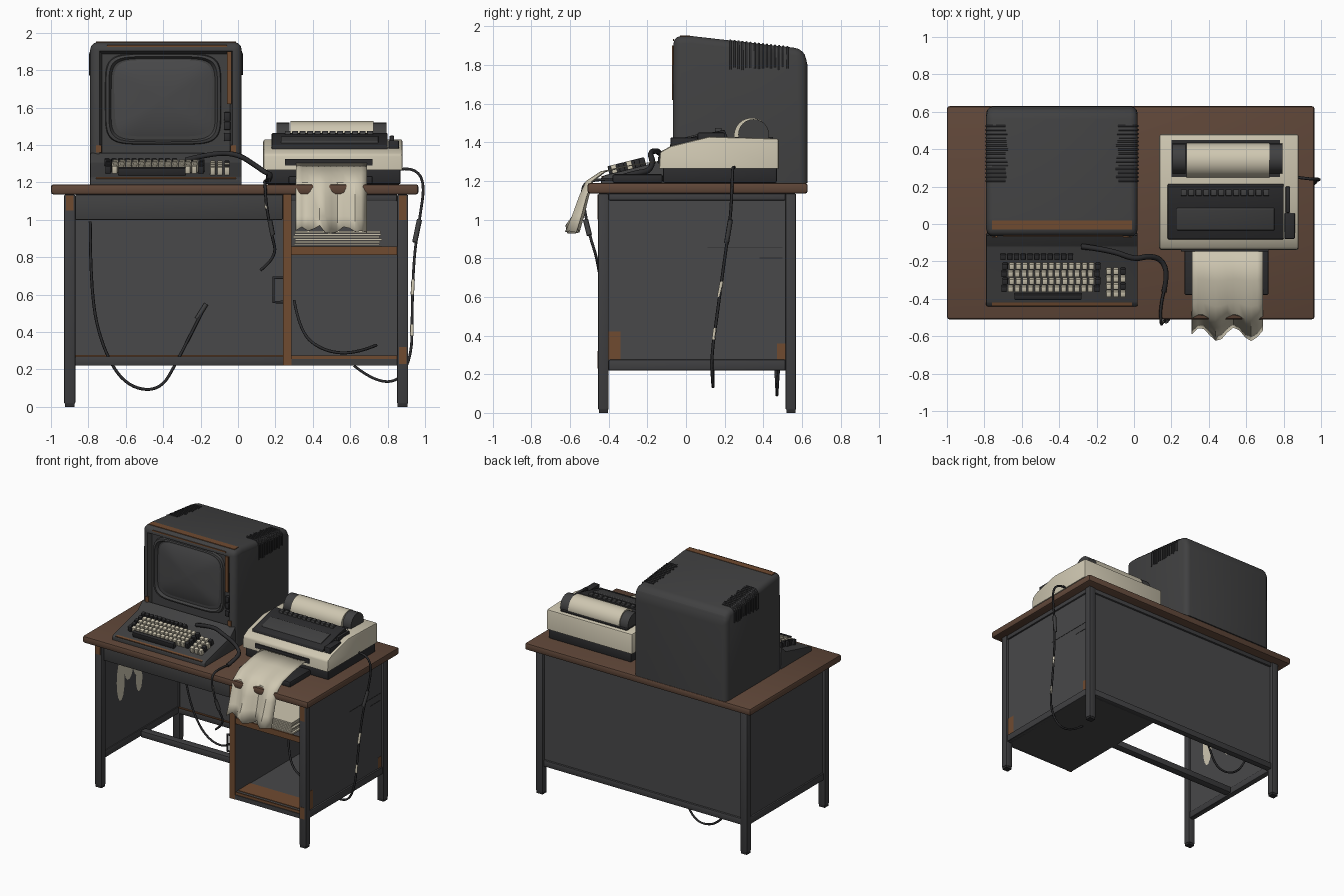
import bpy, bmesh, math, random
from mathutils import Matrix, Vector

random.seed(4)
if "Cube" in bpy.data.objects:
    bpy.data.objects.remove(bpy.data.objects["Cube"])


def material(name, r, g, b):
    m = bpy.data.materials.new(name)
    m.use_nodes = True
    m.diffuse_color = (r, g, b, 1)
    m.node_tree.nodes["Principled BSDF"].inputs["Base Color"].default_value = (r, g, b, 1)
    return m


BROWN = material("brown wood", .115, .062, .04)
RUST = material("rust", .16, .07, .03)
GREY = material("grey metal", .065, .065, .067)
CASE = material("dark grey case", .052, .052, .053)
LEG = material("leg metal", .05, .05, .053)
BLACK = material("black plastic", .025, .025, .027)
CREAM = material("cream", .62, .57, .44)


def finish(name, bm, *mats):
    bmesh.ops.recalc_face_normals(bm, faces=bm.faces)
    me = bpy.data.meshes.new(name)
    bm.to_mesh(me)
    bm.free()
    for m in mats:
        me.materials.append(m)
    me.shade_smooth()
    me.set_sharp_from_angle(angle=math.radians(35))
    ob = bpy.data.objects.new(name, me)
    bpy.context.collection.objects.link(ob)
    return ob


def boxes(name, mat, items, bevel=0, tilt=0):
    """Axis boxes given as (x0, x1, y0, y1, z0, z1)."""
    bm = bmesh.new()
    for x0, x1, y0, y1, z0, z1 in items:
        mid = Vector(((x0 + x1) / 2, (y0 + y1) / 2, (z0 + z1) / 2))
        bmesh.ops.create_cube(bm, size=1, matrix=Matrix.Translation(mid)
                              @ Matrix.Rotation(tilt, 4, "X")
                              @ Matrix.Diagonal((x1 - x0, y1 - y0, z1 - z0, 1)))
    if bevel:
        bmesh.ops.bevel(bm, geom=bm.edges[:], offset=bevel, segments=2, affect="EDGES", profile=.5)
    return finish(name, bm, mat)


def prism_mesh(pts, x0, x1, bevel, segments=2):
    """Side profile in y, z extruded across x; edges above the base are rounded."""
    bm = bmesh.new()
    f = bm.faces.new([bm.verts.new((x0, y, z)) for y, z in pts])
    ext = bmesh.ops.extrude_face_region(bm, geom=[f])
    for v in ext["geom"]:
        if isinstance(v, bmesh.types.BMVert):
            v.co.x = x1
    bmesh.ops.recalc_face_normals(bm, faces=bm.faces)
    low = min(z for y, z in pts) + .001
    edges = [e for e in bm.edges if any(v.co.z > low for v in e.verts)
             and e.calc_face_angle() > .3]
    if bevel:
        bmesh.ops.bevel(bm, geom=edges, offset=bevel, segments=segments, affect="EDGES", profile=.5)
    return bm


def cylinder_x(name, mat, x0, x1, y, z, r):
    bm = bmesh.new()
    bmesh.ops.create_cone(bm, cap_ends=True, segments=24, radius1=r, radius2=r, depth=x1 - x0,
                          matrix=Matrix.Translation(((x0 + x1) / 2, y, z))
                          @ Matrix.Rotation(math.pi / 2, 4, "Y"))
    return finish(name, bm, mat)


def cable(name, mat, r, paths, kind="NURBS"):
    cu = bpy.data.curves.new(name, "CURVE")
    cu.dimensions, cu.bevel_depth, cu.bevel_resolution = "3D", r, 1
    cu.use_fill_caps = True
    for pts in paths:
        s = cu.splines.new(kind)
        s.points.add(len(pts) - 1)
        for p, co in zip(s.points, pts):
            p.co = (*co, 1)
        if kind == "NURBS":
            s.use_endpoint_u, s.order_u, s.resolution_u = True, 3, 6
    cu.materials.append(mat)
    bpy.context.collection.objects.link(bpy.data.objects.new(name, cu))


# Desk frame
boxes("table_top", BROWN, [(-1, .965, -.51, .63, 1.135, 1.19)], .014)
boxes("legs", LEG, [(x, x + .06, y, y + .055, .015, 1.135) for x in (-.93, .85) for y in (-.455, .515)], .008)
boxes("feet", BLACK, [(x + .004, x + .056, y + .004, y + .051, 0, .02) for x in (-.93, .85) for y in (-.455, .515)])
boxes("side_panels", GREY, [(x, x + .025, -.4, .515, .22, 1.135) for x in (-.91, .865)])
boxes("back_panel", GREY, [(-.87, .85, .52, .545, .25, 1.135)])
boxes("side_rails", LEG, [(x, x + .045, -.4, .515, z, z + h) for x in (-.922, .858)
                          for z, h in ((.22, .055), (1.1, .035))], .006)
boxes("cross_rails", LEG, [(-.87, .85, .51, .56, .22, .27), (-.87, .25, .03, .09, .22, .27),
                           (-.87, .85, .51, .56, 1.1, 1.135)], .006)
boxes("drawer_front", CASE, [(-.87, .24, -.43, -.4, 1.0, 1.135)], .005)

# Pedestal with open shelves
boxes("pedestal_walls", GREY, [(.245, .28, -.44, .52, .22, 1.135), (.28, .865, -.43, .52, .22, .27),
                               (.28, .865, -.43, .52, .82, .85)])
boxes("pedestal_edges", RUST, [(.24, .285, -.446, -.436, .22, 1.135), (.285, .85, -.437, -.427, .812, .857),
                               (.285, .85, -.437, -.427, .255, .275), (.28, .85, -.4, -.25, .268, .274)])
boxes("pedestal_rail", LEG, [(.285, .85, -.443, -.42, .22, .255)])
cable("door_handle", BLACK, .009, [[(.24, -.4, .69), (.19, -.4, .69), (.19, -.4, .56), (.24, -.4, .56)]], "POLY")
boxes("panel_seams", BLACK, [(.888, .892, .11, .5, .855, .859), (.888, .892, .38, .5, .8, .804)])
boxes("rust_patches", RUST, [(.888, .892, -.4, -.34, .275, .42), (.888, .892, .47, .515, .275, .36),
                             (.86, .9, -.458, -.45, 1.0, 1.13), (.86, .9, -.458, -.45, .23, .32),
                             (-.92, -.88, -.458, -.45, 1.05, 1.13), (-.87, .24, .5, .512, .268, .276)])

# Flaked paint patches on the inner left side
bm = bmesh.new()
for y, z, ry, rz in ((-.2, .75, .05, .16), (-.1, .85, .06, .13), (.02, .83, .07, .12), (.03, .68, .04, .1)):
    bm.faces.new([bm.verts.new((-.882, y + ry * math.cos(a * .45), z + rz * math.sin(a * .45)))
                  for a in range(14)])
finish("paint_flakes", bm, CREAM)

# Terminal case: hooded front around a recessed panel
XL, XR = -.79, .02
bm = prism_mesh([(-.07, 1.19), (-.065, 1.95), (.03, 1.95), (.6, 1.885), (.63, 1.82), (.63, 1.19)], XL, XR, .04, 3)
front = max((f for f in bm.faces if f.normal.y < -.9), key=lambda f: f.calc_area())
bmesh.ops.inset_region(bm, faces=[front], thickness=.012)
bmesh.ops.inset_region(bm, faces=[front], thickness=.022, depth=-.035)
finish("terminal_case", bm, CASE)
boxes("case_rust_trim", RUST, [(-.7, -.06, -.068, -.062, 1.925, 1.934), (XL + .03, XR - .03, -.03, .02, 1.948, 1.953),
                               (XL + .03, XL + .06, -.073, -.065, 1.36, 1.4), (XR - .06, XR - .03, -.073, -.065, 1.36, 1.4),
                               (-.06, -.035, -.073, -.06, 1.62, 1.9)])

# Screen: lofted rounded rings with a domed tube
bm = bmesh.new()
rings, N = [], 48
for s, y in ((1.04, -.025), (1.02, -.05), (.97, -.054), (.92, -.028), (.9, -.03), (.6, -.05), (.3, -.057), (.02, -.06)):
    ring = []
    for i in range(N):
        a = 2 * math.pi * i / N
        c, d = math.cos(a), math.sin(a)
        ring.append(bm.verts.new((-.4 + .3 * s * math.copysign(abs(c) ** .35, c), y,
                                  1.645 + .235 * s * math.copysign(abs(d) ** .35, d))))
    rings.append(ring)
for k, (a, b) in enumerate(zip(rings, rings[1:])):
    for i in range(N):
        j = (i + 1) % N
        bm.faces.new((a[i], a[j], b[j], b[i])).material_index = int(k > 3)
bm.faces.new(rings[-1]).material_index = 1
finish("screen", bm, CASE, GREY)
boxes("screen_buttons", BLACK, [(-.075, -.04, -.06, -.02, z, z + .045) for z in (1.42, 1.48, 1.53)], .005)

# Vent slots wrapped over both upper edges
slots = []
for i in range(15):
    y = .23 + i * .021
    top = 1.95 - .114 * (y - .03)
    for x, d in ((XL, 1), (XR, -1)):
        drop = 1.77 + random.uniform(0, .02)
        slots.append([(x, y, drop), (x, y, top - .04), (x + d * .012, y, top - .012),
                      (x + d * .04, y, top), (x + d * random.uniform(.1, .12), y, top)])
cable("vent_slots", BLACK, .006, slots, "POLY")

# Keyboard
bm = prism_mesh([(-.44, 1.19), (-.44, 1.215), (-.42, 1.23), (-.12, 1.305), (-.06, 1.36), (-.05, 1.19)], XL, XR, .006)
finish("keyboard_base", bm, CASE)
SLOPE = math.atan2(.075, .3)
boxes("keyboard_trim", RUST, [(XL + .03, XR - .03, -.437, -.418, 1.219, 1.227)], 0, SLOPE)


def key(x, y, w=.028, d=.029, h=.042):
    z = 1.23 + (y + .42) * .25
    return (x - w / 2, x + w / 2, y - d / 2, y + d / 2, z - .005, z + h)


light, dark = [], []
for r in range(4):
    for c in range(15):
        (dark if c in (0, 14) else light).append(key(-.695 + .0355 * c + .006 * (r % 2), -.345 + r * .04))
for r in range(4):
    for c in range(3):
        (dark if (r, c) in ((3, 2), (1, 2)) else light).append(key(-.135 + .038 * c, -.372 + r * .04))
dark += [key(-.7 + .036 * c, -.175, h=.036) for c in range(11)]
dark += [key(-.46, -.387, .36, .028)]
boxes("light_keys", CREAM, light, .004, SLOPE)
boxes("dark_keys", BLACK, dark, .004, SLOPE)

# Printer
boxes("printer_base", BLACK, [(.15, .87, -.12, .47, 1.19, 1.28)], .01)
bm = prism_mesh([(-.14, 1.265), (-.135, 1.35), (-.08, 1.38), (.12, 1.43), (.48, 1.42), (.48, 1.265)], .135, .88, .012)
finish("printer_shell", bm, CREAM)
bm = prism_mesh([(-.085, 1.36), (-.08, 1.4), (.1, 1.445), (.2, 1.465), (.225, 1.4)], .18, .8, .006)
finish("printer_cover", bm, BLACK)
bm = prism_mesh([(-.04, 1.4), (-.03, 1.42), (.08, 1.447), (.1, 1.43)], .23, .75, .003)
finish("cover_panel", bm, CASE)
boxes("printer_side_latch", BLACK, [(.805, .86, -.08, .06, 1.36, 1.425), (.81, .835, .06, .2, 1.4, 1.45)], .006)
boxes("printer_keys", CASE, [(.25 + i * .04, .282 + i * .04, .15, .185, 1.44, 1.475) for i in range(12)], .004)
boxes("roll_well", BLACK, [(.2, .78, .25, .45, 1.41, 1.428)])
cylinder_x("paper_roll", CREAM, .28, .725, .34, 1.435, .092)
for n, x in (("left", .725), ("right", .205)):
    cylinder_x("roll_knob_" + n, CASE, x, x + .07, .35, 1.44, .08)
boxes("paper_slot", BLACK, [(.25, .72, -.146, -.13, 1.29, 1.325)])
boxes("paper_tray", BLACK, [(.27, .72, -.38, -.12, 1.19, 1.235)], .01)

# Paper strip hanging over the desk edge, with a torn end
bm = bmesh.new()
path = [(-.13, 1.305), (-.3, 1.28), (-.43, 1.25), (-.5, 1.2), (-.53, 1.12), (-.56, 1.02), (-.59, .95)]
rows = []
for k, (y, z) in enumerate(path):
    wave = .006 * k
    rows.append([bm.verts.new((.31 + .38 * i / 12, y + wave * math.sin(i * 1.1),
                               z + (random.uniform(-.025, .025) if k == 6 else 0))) for i in range(13)])
for a, b in zip(rows, rows[1:]):
    for i in range(12):
        bm.faces.new((a[i], a[i + 1], b[i + 1], b[i]))
finish("paper_strip", bm, CREAM).modifiers.new("thickness", "SOLIDIFY").thickness = .004
boxes("paper_stack", CREAM, [(.29 + random.uniform(0, .015), .77 - random.uniform(0, .015), -.42, -.05,
                              .851 + i * .013, .861 + i * .013) for i in range(7)])

# Cables
cable("keyboard_cord", BLACK, .015, [[(-.28, -.12, 1.32), (-.12, -.14, 1.36), (.0, -.19, 1.35), (.08, -.17, 1.3),
                                      (.15, -.19, 1.25), (.18, -.27, 1.24), (.16, -.36, 1.21)]])
cable("hanging_cord", BLACK, .008, [
    [(.16, -.36, 1.21), (.14, -.44, 1.21), (.145, -.54, 1.19), (.15, -.53, 1.08), (.18, -.5, .92),
     (.21, -.46, .8), (.12, -.45, .73)],
    [(.87, .25, 1.27), (.94, .24, 1.28), (1, .24, 1.2), (.97, .23, 1.0), (.94, .2, .8), (.93, .16, .5),
     (.93, .13, .28), (.86, .14, .13), (.72, .14, .14), (.62, .14, .22)],
    [(-.79, .45, .99), (-.79, .45, .6), (-.72, .46, .3), (-.6, .47, .11), (-.42, .47, .08), (-.32, .48, .25),
     (-.17, .51, .55)],
    [(.3, .2, .57), (.33, .15, .4), (.45, .05, .3), (.62, 0, .28), (.74, .1, .33)]])
cable("cable_plugs", CASE, .014, [[(.17, -.52, 1.0), (.185, -.5, .92)], [(.97, .23, 1.0), (.945, .21, .88)],
                                  [(-.22, .51, .47), (-.17, .51, .55)]], "POLY")
cable("cable_wear", CREAM, .0095, [[(.148, -.525, 1.11), (.152, -.525, 1.06)], [(.936, .185, .68), (.932, .17, .6)],
                                   [(.93, .15, .44), (.93, .142, .38)]], "POLY")
